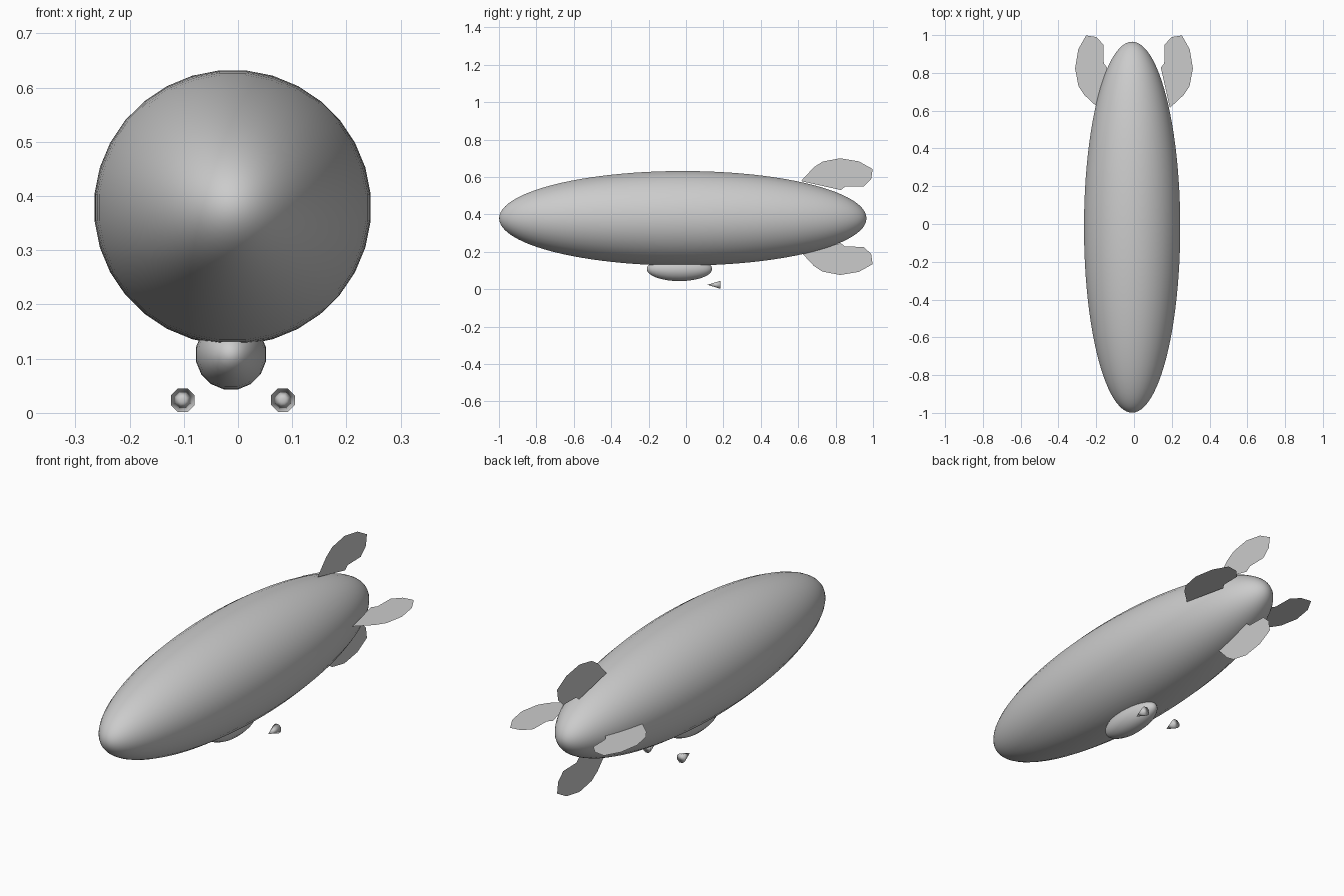
import bpy, bmesh, math
from mathutils import Matrix

cube = bpy.data.objects.get("Cube")
if cube:
    bpy.data.objects.remove(cube, do_unlink=True)

grey = bpy.data.materials.new("light_grey")
grey.use_nodes = True
grey.diffuse_color = (0.6, 0.6, 0.6, 1)
grey.node_tree.nodes["Principled BSDF"].inputs["Base Color"].default_value = (0.6, 0.6, 0.6, 1)


def add_object(name, bm, smooth_angle=None):
    mesh = bpy.data.meshes.new(name)
    bm.to_mesh(mesh)
    bm.free()
    mesh.materials.append(grey)
    obj = bpy.data.objects.new(name, mesh)
    bpy.context.collection.objects.link(obj)
    if smooth_angle:
        bpy.ops.object.select_all(action='DESELECT')
        obj.select_set(True)
        bpy.context.view_layer.objects.active = obj
        bpy.ops.object.shade_smooth_by_angle(angle=math.radians(smooth_angle))


def ellipsoid(name, centre, radii, segments, rings):
    """Sphere with its poles on the y axis and flats facing x and z."""
    bm = bmesh.new()
    bmesh.ops.create_uvsphere(bm, u_segments=segments, v_segments=rings, radius=1)
    turn = Matrix.Rotation(math.pi / 2, 4, 'X') @ Matrix.Rotation(math.pi / segments, 4, 'Z')
    place = Matrix.Translation(centre) @ Matrix.Diagonal((*radii, 1))
    bmesh.ops.transform(bm, matrix=place @ turn, verts=bm.verts)
    add_object(name, bm, 60)


# Gas envelope and the cabin under it
ellipsoid("envelope", (-0.01, -0.017, 0.379), (0.256, 0.982, 0.254), 32, 48)
ellipsoid("gondola", (-0.013, -0.035, 0.108), (0.066, 0.175, 0.066), 16, 16)

# Four paper-thin tail fins, upright and level: (y, distance from the tail axis)
FIN = [(0.615, 0.19), (0.684, 0.264), (0.73, 0.294), (0.824, 0.312), (0.925, 0.295),
       (0.998, 0.254), (0.99, 0.2), (0.95, 0.162), (0.85, 0.16), (0.828, 0.142)]
for name, dx, dz in (("upper", 0, 1), ("lower", 0, -1), ("left", 1, 0), ("right", -1, 0)):
    bm = bmesh.new()
    bm.faces.new([bm.verts.new((dx * d, y, 0.388 + dz * d)) for y, d in FIN])
    add_object(f"{name}_fin", bm)

# Pointed engine pods, tips forward
for side, x in (("left", 0.083), ("right", -0.102)):
    bm = bmesh.new()
    bmesh.ops.create_cone(bm, cap_ends=True, segments=8, radius1=0.0235, radius2=0, depth=0.07)
    turn = Matrix.Rotation(math.pi / 2, 4, 'X') @ Matrix.Rotation(math.pi / 8, 4, 'Z')
    bmesh.ops.transform(bm, matrix=Matrix.Translation((x, 0.15, 0.0235)) @ turn, verts=bm.verts)
    add_object(f"{side}_engine", bm, 180)
